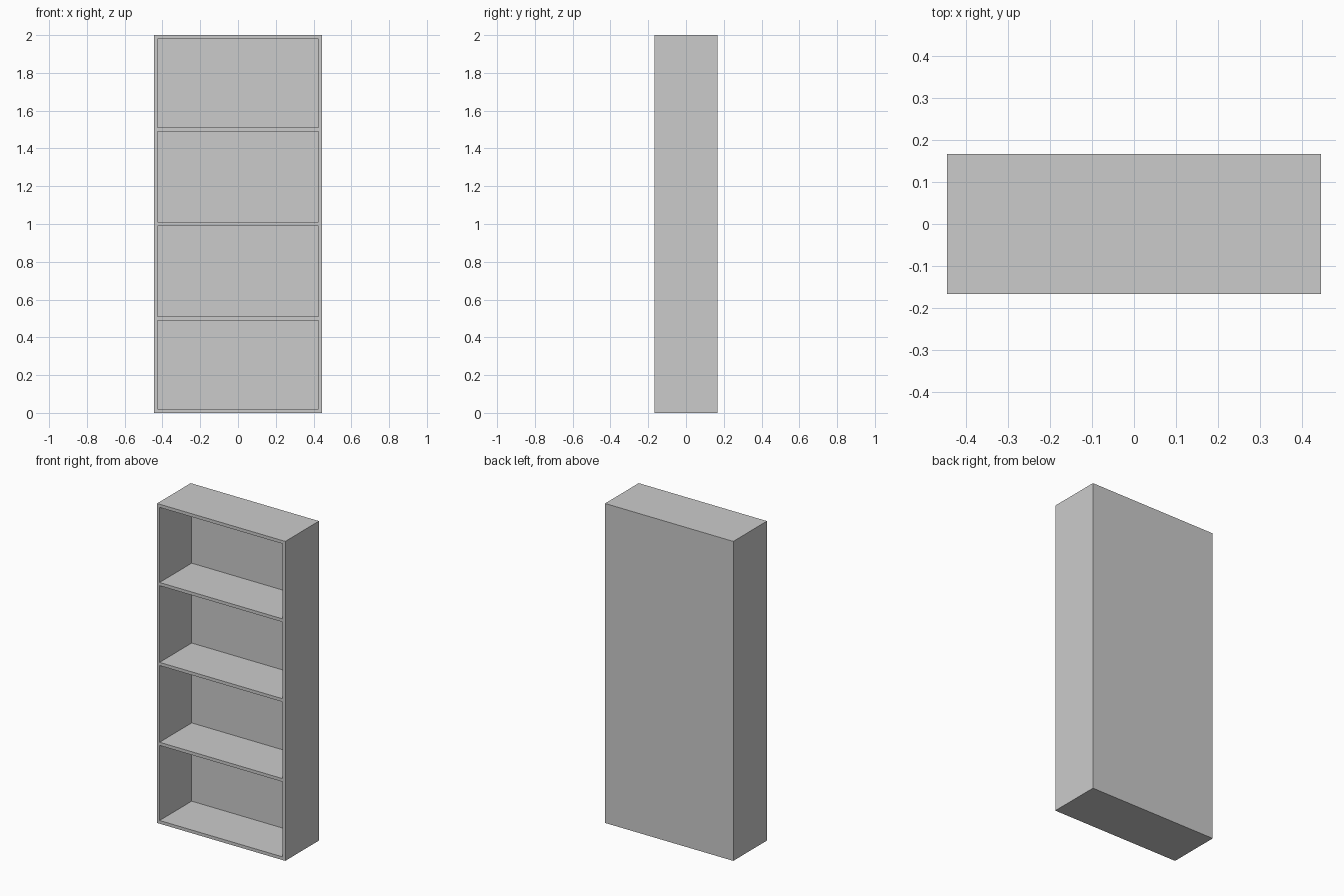
import bpy

if "Cube" in bpy.data.objects:
    bpy.data.objects.remove(bpy.data.objects["Cube"])

# Overall size and board thickness
W, D, H = 0.888, 0.333, 2.0
T = 0.02        # horizontal boards
S = 0.018       # side boards
B = 0.016       # back panel


def board(name, x, y, z):
    """Box spanning the given (min, max) ranges."""
    spans = (x, y, z)
    bpy.ops.mesh.primitive_cube_add(size=1, location=[(a + b) / 2 for a, b in spans])
    ob = bpy.context.object
    ob.name = name
    ob.scale = [b - a for a, b in spans]
    bpy.ops.object.transform_apply(location=False, rotation=False, scale=True)
    return ob


full_depth = (-D / 2, D / 2)
shelf_depth = (-D / 2, D / 2 - B)
inner_width = (-W / 2 + S, W / 2 - S)

# Sides
board("left_side", (-W / 2, -W / 2 + S), full_depth, (0, H))
board("right_side", (W / 2 - S, W / 2), full_depth, (0, H))

# Top and bottom boards
board("bottom_board", inner_width, full_depth, (0, T))
board("top_board", inner_width, full_depth, (H - T, H))

# Evenly spaced shelves
for i in range(1, 4):
    z = H * i / 4
    board(f"shelf_{i}", inner_width, shelf_depth, (z - T / 2, z + T / 2))

# Back panel, flush with the rear edges
board("back_panel", inner_width, (D / 2 - B, D / 2), (T, H - T))
